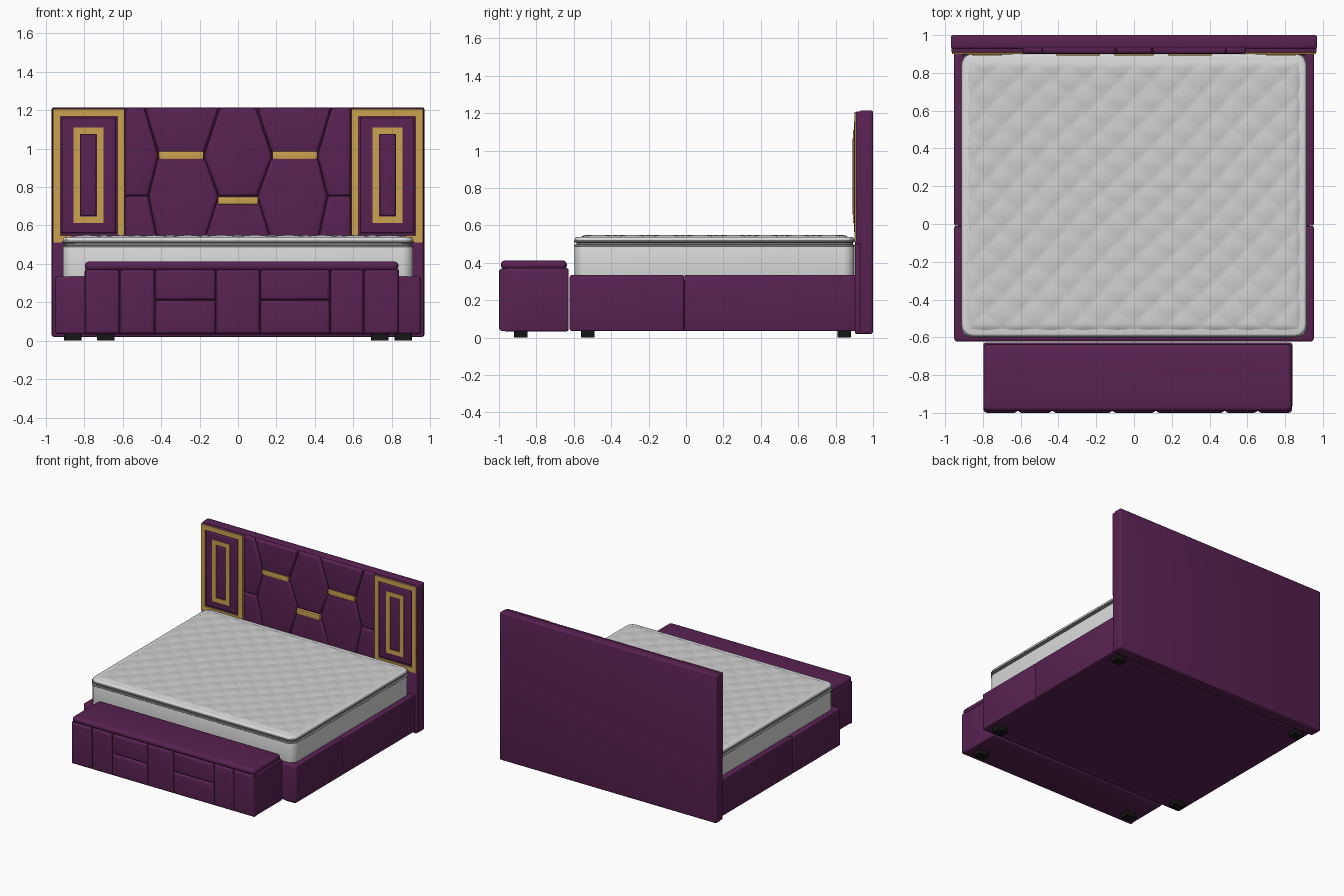
import bpy, bmesh, math

cube = bpy.data.objects.get("Cube")
if cube:
    bpy.data.objects.remove(cube, do_unlink=True)


def material(name, r, g, b, rough=0.7):
    m = bpy.data.materials.new(name)
    m.use_nodes = True
    m.diffuse_color = (r, g, b, 1)
    bsdf = m.node_tree.nodes["Principled BSDF"]
    bsdf.inputs["Base Color"].default_value = (r, g, b, 1)
    bsdf.inputs["Roughness"].default_value = rough
    return m


PURPLE = material("plum velvet", 0.1, 0.016, 0.085)
GOLD = material("brushed gold", 0.6, 0.36, 0.08)
WHITE = material("mattress white", 0.7, 0.7, 0.7)
QUILT = material("quilt white", 0.62, 0.62, 0.63)
PIPING = material("piping grey", 0.33, 0.33, 0.33)
BLACK = material("foot black", 0.008, 0.008, 0.008)


def finish(name, bm, mat):
    bmesh.ops.recalc_face_normals(bm, faces=bm.faces)
    mesh = bpy.data.meshes.new(name)
    bm.to_mesh(mesh)
    bm.free()
    mesh.materials.append(mat)
    ob = bpy.data.objects.new(name, mesh)
    bpy.context.collection.objects.link(ob)
    bpy.ops.object.select_all(action='DESELECT')
    ob.select_set(True)
    bpy.context.view_layer.objects.active = ob
    bpy.ops.object.shade_smooth_by_angle(angle=math.radians(40))
    return ob


def bevel(bm, edges, size, segments=3):
    bmesh.ops.bevel(bm, geom=edges, offset=size, offset_type='OFFSET',
                    segments=segments, profile=0.5, affect='EDGES',
                    clamp_overlap=True)


def box(name, x, y, z, mat, size=0.0, corner=0.0):
    """Box from ranges; corner rounds the plan, size rounds the other edges."""
    bm = bmesh.new()
    bmesh.ops.create_cube(bm, size=1)
    for v in bm.verts:
        v.co = [r[0] + (c + 0.5) * (r[1] - r[0]) for c, r in zip(v.co, (x, y, z))]
    if corner:
        bevel(bm, [e for e in bm.edges
                   if abs(e.verts[0].co.z - e.verts[1].co.z) > 1e-4], corner, 5)
        rims = [e for e in bm.edges
                if abs(e.verts[0].co.z - e.verts[1].co.z) < 1e-4]
        if size:
            bevel(bm, rims, size)
    elif size:
        bevel(bm, bm.edges[:], size)
    return finish(name, bm, mat)


def cushion(name, outline, front, back, size=0.02):
    """Padded panel: an x-z outline, rounded along its front rim."""
    bm = bmesh.new()
    near = [bm.verts.new((px, front, pz)) for px, pz in outline]
    far = [bm.verts.new((px, back, pz)) for px, pz in outline]
    bm.faces.new(near)
    bm.faces.new(far[::-1])
    n = len(outline)
    rim = []
    for i in range(n):
        j = (i + 1) % n
        bm.faces.new((near[j], near[i], far[i], far[j]))
        rim.append(bm.edges.get((near[i], near[j])))
    bevel(bm, rim, size, 4)
    return finish(name, bm, PURPLE)


def rect(x0, x1, z0, z1):
    return [(x0, z0), (x1, z0), (x1, z1), (x0, z1)]


def frame(name, x0, x1, z0, z1, width, front, back):
    """Rectangular gold trim made as one ring."""
    bm = bmesh.new()
    loops = []
    for inset, y in ((0, back), (0, front), (width, front), (width, back)):
        pts = rect(x0 + inset, x1 - inset, z0 + inset, z1 - inset)
        loops.append([bm.verts.new((px, y, pz)) for px, pz in pts])
    for k in range(4):
        a, b = loops[k], loops[(k + 1) % 4]
        for i in range(4):
            j = (i + 1) % 4
            bm.faces.new((a[i], a[j], b[j], b[i]))
    return finish(name, bm, GOLD)


# Headboard slab
box("headboard", (-0.97, 0.97), (0.928, 1), (0.02, 1.215), PURPLE, 0.012)
box("headboard_lower", (-0.965, 0.965), (0.903, 0.95), (0.02, 0.515), PURPLE, 0.008)

# Mirrored headboard wings with nested gold frames
for side, s in (("left", 1), ("right", -1)):
    def span(a, b):
        return tuple(sorted((s * a, s * b)))
    box(side + "_wing", span(0.59, 0.967), (0.908, 0.95), (0.5, 1.208), PURPLE, 0.006)
    frame(side + "_outer_frame", *span(0.59, 0.963), 0.51, 1.205, 0.038, 0.9, 0.92)
    cushion(side + "_wing_cushion", rect(*span(0.637, 0.917), 0.56, 1.16), 0.897, 0.92, 0.012)
    frame(side + "_inner_frame", *span(0.7, 0.857), 0.612, 1.11, 0.035, 0.892, 0.91)
    cushion(side + "_inner_cushion", rect(*span(0.737, 0.82), 0.65, 1.073), 0.891, 0.91, 0.01)

# Hexagonal padding in the middle of the headboard
TOP, HIGH, MID, LOW = 1.21, 0.965, 0.752, 0.5
cushion("center_hexagon", [(-.092, TOP), (.092, TOP), (.178, HIGH), (.1, MID),
                           (-.1, MID), (-.178, HIGH)], 0.9, 0.94)
cushion("center_lower_cushion", [(-.1, MID), (.1, MID), (.18, LOW), (-.18, LOW)], 0.9, 0.94)
side_cells = {
    "upper_hexagon": [(.1, TOP), (.485, TOP), (.412, HIGH), (.18, HIGH)],
    "lower_hexagon": [(.412, HIGH), (.18, HIGH), (.102, MID), (.18, LOW), (.412, LOW), (.465, MID)],
    "outer_upper_cushion": [(.588, TOP), (.488, TOP), (.414, HIGH), (.467, MID), (.588, MID)],
    "outer_lower_cushion": [(.588, MID), (.467, MID), (.414, LOW), (.588, LOW)],
}
for side, s in (("left", 1), ("right", -1)):
    for name, pts in side_cells.items():
        cushion(side + "_" + name, [(s * px, pz) for px, pz in pts], 0.9, 0.94)

# Gold bars on the seams
for name, x, z in (("left_bar", 0.296, 0.965), ("right_bar", -0.296, 0.965),
                   ("center_bar", 0, 0.73)):
    half = 0.105 if x == 0 else 0.117
    box(name, (x - half, x + half), (0.893, 0.93), (z - 0.02, z + 0.02), GOLD, 0.003)

# Bed base with split side rails
box("base_floor", (-0.93, 0.93), (-0.6, 0.93), (0.035, 0.31), PURPLE)
box("front_rail", (-0.95, 0.95), (-0.622, -0.565), (0.035, 0.335), PURPLE, 0.012)
for side, s in (("left", 1), ("right", -1)):
    x = tuple(sorted((s * 0.9, s * 0.952)))
    box(side + "_rail_front", x, (-0.615, -0.011), (0.035, 0.335), PURPLE, 0.009)
    box(side + "_rail_rear", x, (-0.009, 0.92), (0.035, 0.335), PURPLE, 0.009)

# Mattress body, piping and pillow top
box("mattress", (-0.912, 0.912), (-0.595, 0.9), (0.29, 0.496), WHITE, 0.012, 0.06)
box("mattress_seam", (-0.902, 0.902), (-0.586, 0.892), (0.48, 0.53), PIPING, 0, 0.055)
for name, z in (("lower_piping", 0.492), ("upper_piping", 0.514)):
    box(name, (-0.917, 0.917), (-0.6, 0.903), (z - 0.005, z + 0.005), PIPING, 0.003, 0.06)
box("pillow_top", (-0.912, 0.912), (-0.595, 0.9), (0.506, 0.539), WHITE, 0.014, 0.06)

# Quilted top surface, puffed in diamonds and sinking at the edges
bm = bmesh.new()
bmesh.ops.create_grid(bm, x_segments=110, y_segments=90, size=1)
for v in bm.verts:
    x, y = v.co.x * 0.9, v.co.y * 0.735
    edge = min(0.9 - abs(x), 0.735 - abs(y))
    fall = min(1, edge / 0.05)
    wobble = 0.25 * math.sin(5 * x + 3 * y)
    puff = abs(math.sin((x + y) * 18 + wobble) * math.sin((x - y) * 18 - wobble))
    v.co = (x, y + 0.152, 0.524 + 0.019 * math.sin(fall * math.pi / 2) + 0.007 * fall * puff ** 0.6)
quilt = finish("quilted_top", bm, QUILT)

# Storage bench at the foot
box("bench_body", (-0.798, 0.838), (-0.975, -0.628), (0.033, 0.372), PURPLE, 0.012)
box("bench_lid", (-0.797, 0.835), (-0.99, -0.637), (0.366, 0.412), PURPLE, 0.02, 0.025)
seams = [-0.798, -0.615, -0.432, -0.115, 0.115, 0.48, 0.655, 0.838]
for i, (a, b) in enumerate(zip(seams, seams[1:])):
    rows = [(0.035, 0.209), (0.211, 0.37)] if i in (2, 4) else [(0.035, 0.37)]
    for r, (z0, z1) in enumerate(rows):
        cushion(f"bench_panel_{i}_{r}", rect(a + 0.001, b - 0.001, z0, z1), -1, -0.96, 0.02)

# Feet under the base and the bench
for i, (x, y) in enumerate([(-0.86, -0.525), (0.86, -0.525), (-0.86, 0.845), (0.86, 0.845),
                            (-0.688, -0.883), (0.738, -0.883)]):
    box(f"foot_{i}", (x - 0.045, x + 0.045), (y - 0.036, y + 0.036), (0, 0.045), BLACK, 0.004)
